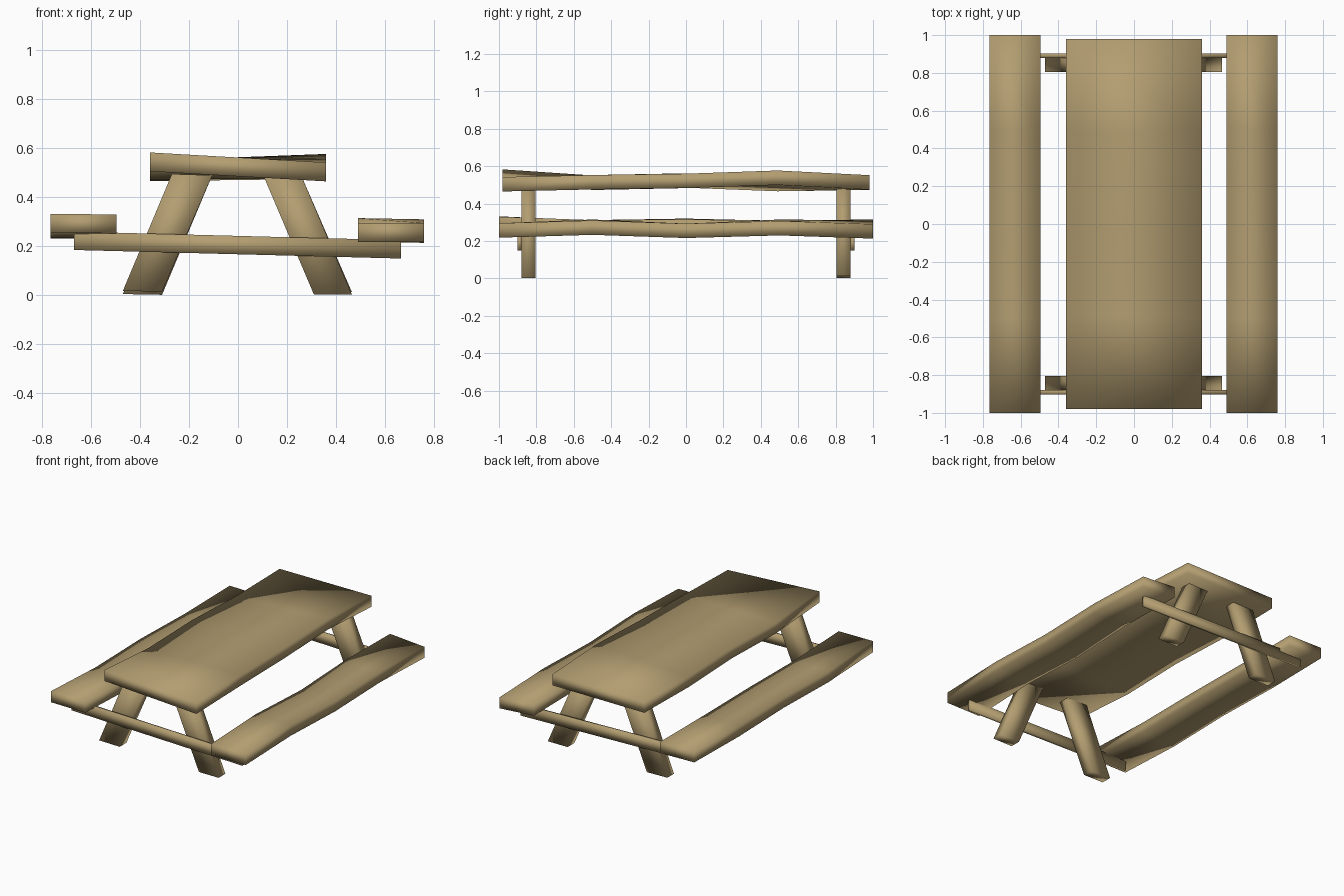
import bpy
import bmesh

cube = bpy.data.objects.get("Cube")
if cube:
    bpy.data.objects.remove(cube, do_unlink=True)

wood = bpy.data.materials.new("weathered_wood")
wood.use_nodes = True
COLOR = (0.45, 0.34, 0.165, 1)
wood.diffuse_color = COLOR
wood.node_tree.nodes["Principled BSDF"].inputs["Base Color"].default_value = COLOR


def loft(name, rings):
    """Skin a row of four-sided rings into one soft-shaded closed beam."""
    bm = bmesh.new()
    rows = [[bm.verts.new(p) for p in ring] for ring in rings]
    for a, b in zip(rows, rows[1:]):
        for i in range(4):
            j = (i + 1) % 4
            bm.faces.new((a[i], a[j], b[j], b[i]))
    bm.faces.new(rows[0])
    bm.faces.new(rows[-1])
    bmesh.ops.recalc_face_normals(bm, faces=bm.faces)
    for face in bm.faces:
        face.smooth = True
    mesh = bpy.data.meshes.new(name)
    bm.to_mesh(mesh)
    bm.free()
    mesh.materials.append(wood)
    obj = bpy.data.objects.new(name, mesh)
    bpy.context.collection.objects.link(obj)
    return obj


def plank(name, x0, x1, length, tops0, tops1, thick):
    """Warped board along y; tops0 and tops1 are heights of its two long edges."""
    rings = []
    for i, (a, b) in enumerate(zip(tops0, tops1)):
        y = length * (i / (len(tops0) - 1) - 0.5)
        rings.append([(x0, y, a - thick), (x1, y, b - thick), (x1, y, b), (x0, y, a)])
    return loft(name, rings)


def slab(name, outline, y0, y1):
    """Four-cornered front outline pushed through from y0 to y1."""
    return loft(name, [[(x, y, z) for x, z in outline] for y in (y0, y1)])


# Warped tabletop and benches
plank("tabletop", -0.36, 0.36, 1.96,
      (0.583, 0.55, 0.562, 0.543, 0.55), (0.542, 0.553, 0.56, 0.577, 0.552), 0.077)
plank("right_bench", -0.765, -0.495, 2.0,
      (0.332, 0.31, 0.32, 0.308, 0.315), (0.33, 0.312, 0.315, 0.31, 0.31), 0.077)
plank("left_bench", 0.49, 0.76, 2.0,
      (0.295, 0.315, 0.293, 0.315, 0.31), (0.295, 0.31, 0.293, 0.307, 0.29), 0.077)

# Splayed legs and the tilted cross beam at each end
for end, s in (("front", -1), ("back", 1)):
    right_foot, left_foot = (0.018, 0.003) if s < 0 else (0.005, 0.013)
    slab(end + "_right_leg",
         ((-0.47, right_foot), (-0.31, right_foot - 0.003), (-0.105, 0.49), (-0.27, 0.495)),
         s * 0.805, s * 0.88)
    slab(end + "_left_leg",
         ((0.31, left_foot), (0.465, left_foot), (0.26, 0.485), (0.105, 0.485)),
         s * 0.805, s * 0.88)
    slab(end + "_cross_beam",
         ((-0.67, 0.185), (0.665, 0.15), (0.665, 0.225), (-0.67, 0.26)),
         s * 0.88, s * 0.902)
